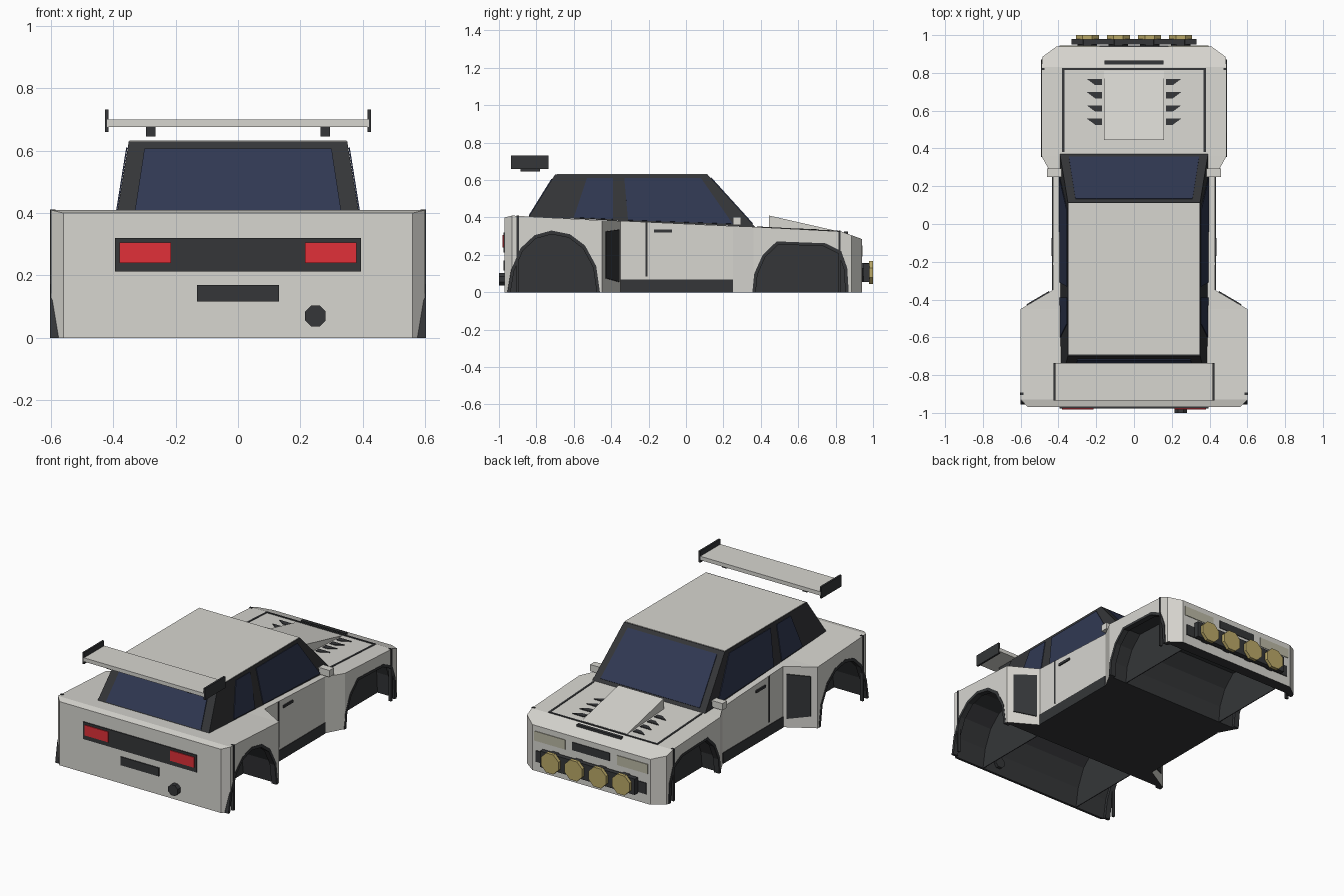
import bpy, bmesh, math
from mathutils import Vector

if "Cube" in bpy.data.objects:
    bpy.data.objects.remove(bpy.data.objects["Cube"])


def material(name, rgb):
    m = bpy.data.materials.new(name)
    m.diffuse_color = (*rgb, 1)
    m.use_nodes = True
    m.node_tree.nodes["Principled BSDF"].inputs["Base Color"].default_value = m.diffuse_color
    return m


WHITE = material("paint", (0.68, 0.67, 0.63))
DARK = material("trim", (0.035, 0.037, 0.04))
GLASS = material("glass", (0.03, 0.04, 0.085))
RED = material("red_lens", (0.75, 0.03, 0.04))
GOLD = material("lamp_lens", (0.5, 0.4, 0.14))
LENS = material("headlight_lens", (0.5, 0.49, 0.38))


def loft(name, rings, mat, mirror=False):
    """Skin a closed solid through equal-sized rings of points."""
    bm = bmesh.new()
    vs = [[bm.verts.new(p) for p in r] for r in rings]
    n = len(vs[0])
    for a, b in zip(vs, vs[1:]):
        for i in range(n):
            j = (i + 1) % n
            bm.faces.new((a[i], a[j], b[j], b[i]))
    bm.faces.new(vs[0][::-1])
    bm.faces.new(vs[-1])
    bmesh.ops.recalc_face_normals(bm, faces=bm.faces)
    me = bpy.data.meshes.new(name)
    bm.to_mesh(me)
    bm.free()
    me.materials.append(mat)
    ob = bpy.data.objects.new(name, me)
    bpy.context.collection.objects.link(ob)
    if mirror:
        ob.modifiers.new("mirror", "MIRROR").use_mirror_merge = False
    return ob


def slab(name, pts, vec, mat, mirror=False):
    """Extrude a flat outline along a vector."""
    return loft(name, [pts, [Vector(p) + Vector(vec) for p in pts]], mat, mirror)


def box(name, x, y, z, mat, mirror=False):
    pts = [(x[0], y[0], z[0]), (x[1], y[0], z[0]), (x[1], y[1], z[0]), (x[0], y[1], z[0])]
    return slab(name, pts, (0, 0, z[1] - z[0]), mat, mirror)


def side(name, yz, x0, x1, mat, mirror=False):
    """Extrude a side-view outline across x."""
    return slab(name, [(x0, y, z) for y, z in yz], (x1 - x0, 0, 0), mat, mirror)


def disc(name, x, z, r, y0, y1, mat, n=8, mirror=False):
    a = [math.tau * (i + 0.5) / n for i in range(n)]
    pts = [(x + r * math.cos(t), y0, z + r * math.sin(t)) for t in a]
    return slab(name, pts, (0, y1 - y0, 0), mat, mirror)


# Body shell: (y, half width, top z)
stations = [(-.97, .56, .40), (-.93, .60, .41), (-.45, .60, .384), (-.35, .43, .382),
            (.25, .43, .354), (.36, .49, .35), (.83, .49, .325), (.885, .485, .305), (.94, .41, .285)]
body = loft("body", [[(-w, y, 0), (w, y, 0), (w, y, z), (-w, y, z)] for y, w, z in stations], WHITE)

# Wheel arches: cut through the body, with trim ring and inner wall
arches = {
    "rear": (-.71, .602, [(-.955, 0), (-.935, .12), (-.885, .235), (-.81, .305), (-.72, .33),
                          (-.62, .31), (-.54, .25), (-.48, .14), (-.46, 0)]),
    "front": (.61, .492, [(.355, 0), (.365, .10), (.41, .20), (.485, .272), (.745, .262),
                          (.83, .22), (.862, .13), (.87, 0)]),
}
cutters = []
for key, (cy, w, arc) in arches.items():
    cut = side(key + "_cutter", arc + [(arc[-1][0], -.1), (arc[0][0], -.1)], -1, 1, DARK)
    cut.hide_render = True
    cutters.append(cut)
    mod = body.modifiers.new(key, "BOOLEAN")
    mod.object, mod.operation, mod.solver = cut, "DIFFERENCE", "EXACT"
    inner = [(cy + (y - cy) * .93, z * .94) for y, z in arc]
    side(key + "_arch_trim", arc + inner[::-1], w - .035, w, DARK, True)
    side(key + "_wheel_well_wall", arc, .355, .36, DARK, True)

# Bake the cut, then darken the floor and wheel tunnels
dg = bpy.context.evaluated_depsgraph_get()
mesh = bpy.data.meshes.new_from_object(body.evaluated_get(dg))
body.modifiers.clear()
body.data = mesh
for c in cutters:
    bpy.data.objects.remove(c)
mesh.materials.clear()
mesh.materials.append(WHITE)
mesh.materials.append(DARK)
for p in mesh.polygons:
    p.material_index = int(p.normal.z < -.02)

# Cabin, roof panel and glass
loft("cabin", [[(-.387, -.84, .404), (.387, -.84, .404), (.392, .37, .349), (-.392, .37, .349)],
               [(-.35, -.70, .63), (.35, -.70, .63), (.35, .115, .63), (-.35, .115, .63)]], DARK)
box("roof", (-.348, .348), (-.69, .112), (.628, .633), WHITE)


def screen(name, bottom, top, x0, x1, v0, v1, vec):
    b, t = Vector((0, *bottom)), Vector((0, *top))
    lo, hi = b.lerp(t, v0), b.lerp(t, v1)
    slab(name, [lo + Vector((-x0, 0, 0)), lo + Vector((x0, 0, 0)),
                hi + Vector((x1, 0, 0)), hi + Vector((-x1, 0, 0))], vec, GLASS)


screen("rear_window", (-.84, .404), (-.70, .63), .33, .30, .02, .89, (0, -.004, .002))
screen("windshield", (.37, .349), (.115, .63), .345, .31, .06, .93, (0, .003, .003))
for name, yz in (("rear_side_window", [(-.60, .40), (-.39, .39), (-.39, .61), (-.53, .61)]),
                 ("front_side_window", [(-.31, .385), (.25, .365), (.08, .61), (-.33, .61)])):
    slab(name, [(.391 - .16 * (z - .38), y, z) for y, z in yz], (.004, 0, .001), GLASS, True)

# Rear wing
box("wing", (-.42, .42), (-.935, -.735), (.676, .70), WHITE)
box("wing_end_plate", (.415, .427), (-.935, -.735), (.66, .732), DARK, True)
box("wing_mount", (.264, .295), (-.885, -.78), (.645, .678), DARK, True)

# Tail details
box("tail_panel", (-.395, .395), (-.976, -.96), (.212, .32), DARK)
box("tail_light", (.215, .38), (-.981, -.97), (.24, .305), RED, True)
box("plate_recess", (-.132, .132), (-.976, -.96), (.117, .17), DARK)
disc("exhaust", .248, .07, .036, -1.0, -.93, DARK)

# Nose details
box("headlight", (.18, .395), (.93, .944), (.19, .25), LENS, True)
box("grille", (-.13, .13), (.93, .944), (.20, .25), DARK)
box("lower_grille", (-.385, .385), (.93, .945), (.06, .13), DARK)
box("light_bar", (-.33, .33), (.95, .98), (.055, .155), DARK)
for x in (.083, .247):
    disc("lamp_housing", x, .105, .055, .94, .985, DARK, mirror=True)
    disc("lamp", x, .105, .066, .978, 1.0, GOLD, mirror=True)

# Hood scoop, slot, louvers and panel gaps; hood height follows the body slope
def hood(y):
    return .35 - (y - .36) * .025 / .47


side("hood_scoop", [(.445, .33), (.445, .41), (.81, .327), (.81, .31)], -.158, .158, WHITE)
box("hood_slot", (-.155, .155), (.845, .865), (.305, .326), DARK)
for i in range(4):
    y = .54 + .07 * i
    slab("hood_louver", [(.17, y - .015, hood(y) - .01), (.205, y - .015, hood(y) - .01),
                         (.25, y + .018, hood(y) - .01), (.17, y + .018, hood(y) - .01)],
         (0, 0, .014), DARK, True)
side("hood_gap", [(y, hood(y) + d) for y, d in ((.38, -.01), (.825, -.01), (.825, .003), (.38, .003))],
     .369, .381, DARK, True)
box("hood_front_gap", (-.38, .38), (.815, .827), (.315, .329), DARK)

# Side details: sills, doors, mirrors, intakes and bumper seams
box("sill", (.40, .434), (-.35, .25), (0, .068), DARK, True)
box("door_gap", (.42, .433), (-.217, -.205), (.085, .374), DARK, True)
box("door_handle", (.42, .438), (-.17, -.075), (.32, .335), DARK, True)
box("mirror", (.385, .46), (.25, .295), (.36, .402), WHITE, True)
slab("side_intake", [(.566, -.43, .075), (.447, -.36, .055), (.447, -.36, .335), (.566, -.43, .325)],
     (.003, .005, 0), DARK, True)
box("rear_bumper_seam", (.585, .603), (-.905, -.893), (0, .411), DARK, True)
box("front_bumper_seam", (.475, .493), (.815, .827), (0, .328), DARK, True)
